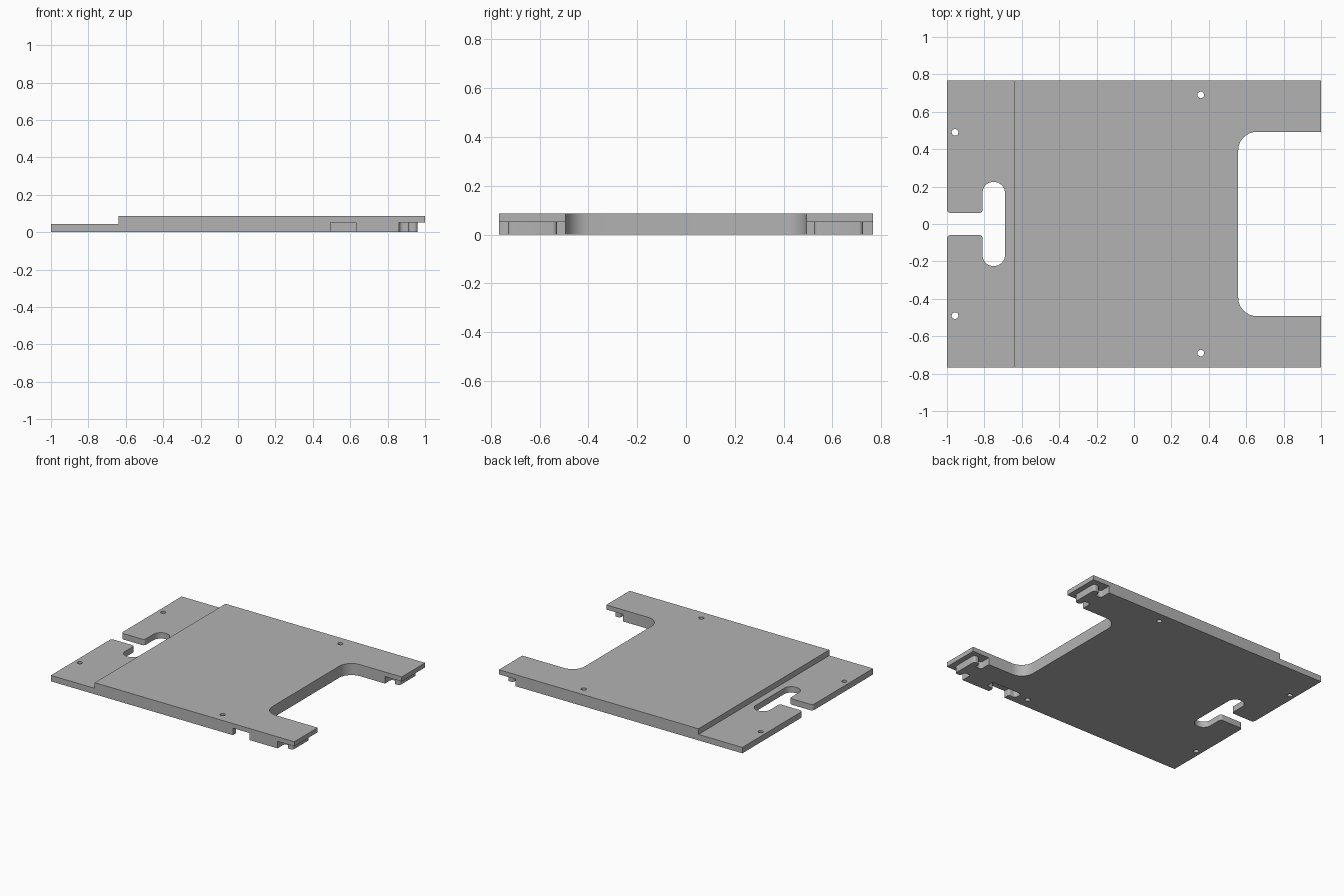
import bpy
import bmesh
from math import cos, sin, pi
from mathutils import Vector

cube = bpy.data.objects.get("Cube")
if cube:
    bpy.data.objects.remove(cube, do_unlink=True)

HALF_Y, TOP, LOW_TOP, LIP = 0.767, 0.086, 0.044, 0.052

grey = bpy.data.materials.new("plain grey")
grey.use_nodes = True
colour = (0.45, 0.45, 0.45, 1)
grey.diffuse_color = colour
grey.node_tree.nodes["Principled BSDF"].inputs["Base Color"].default_value = colour


def rounded(points, segments=8):
    """Outline with each (x, y, radius) corner filleted."""
    out = []
    for i, (x, y, r) in enumerate(points):
        p = Vector((x, y))
        if r == 0:
            out.append(p)
            continue
        a = (Vector(points[i - 1][:2]) - p).normalized()
        b = (Vector(points[(i + 1) % len(points)][:2]) - p).normalized()
        for k in range(segments + 1):
            t = k / segments * pi / 2
            out.append(p + a * r * (1 - sin(t)) + b * r * (1 - cos(t)))
    return out


def prism(name, outline, z0, z1):
    bm = bmesh.new()
    face = bm.faces.new([bm.verts.new((p[0], p[1], z0)) for p in outline])
    top = bmesh.ops.extrude_face_region(bm, geom=[face])["geom"]
    bmesh.ops.translate(bm, vec=(0, 0, z1 - z0),
                        verts=[v for v in top if isinstance(v, bmesh.types.BMVert)])
    bmesh.ops.recalc_face_normals(bm, faces=bm.faces)
    mesh = bpy.data.meshes.new(name)
    bm.to_mesh(mesh)
    bm.free()
    obj = bpy.data.objects.new(name, mesh)
    bpy.context.collection.objects.link(obj)
    mesh.materials.append(grey)
    return obj


def mirrored(half):
    """Close a half outline by mirroring it across y = 0."""
    return half + [(x, -y, r) for x, y, r in reversed(half)]


# Plate outline: forked right end and keyhole slot in the left end
plate = prism("base_plate", rounded(mirrored([
    (0.557, 0.493, 0.1), (1, 0.493, 0), (1, HALF_Y, 0), (-1, HALF_Y, 0),
    (-1, 0.058, 0.022), (-0.81, 0.058, 0.018), (-0.81, 0.225, 0.058),
    (-0.69, 0.225, 0.058)])), 0, TOP)

cutters = []

# Lower step along the left end
cutters.append(prism("step_cutter", [(-1.1, -1), (-0.64, -1), (-0.64, 1), (-1.1, 1)],
                     LOW_TOP, 0.2))

# Screw holes
for x, y in ((-0.957, 0.49), (0.357, 0.69)):
    for side in (1, -1):
        ring = [(x + 0.018 * cos(k * pi / 12), side * y + 0.018 * sin(k * pi / 12))
                for k in range(24)]
        cutters.append(prism("hole_cutter", ring, -0.1, 0.2))

# Undercut of each prong, leaving a T-shaped locking tab
for c in (-0.629, 0.625):
    tab = [(0.862, 0.2, 0), (0.862, 0.055, 0.02), (0.912, 0.055, 0.012),
           (0.912, 0.1, 0.018), (0.96, 0.1, 0.018)]
    outline = mirrored(tab) + [(1.1, -0.2, 0), (1.1, 0.2, 0)]
    cutters.append(prism("tab_cutter", rounded([(x, y + c, r) for x, y, r in outline], 5),
                         -0.1, LIP))

# Matching T-shaped socket under the front edge
socket = mirrored([(-0.9, 0.068, 0), (-0.722, 0.068, 0.012),
                   (-0.722, 0.125, 0.02), (-0.658, 0.125, 0.02)])
cutters.append(prism("socket_cutter", rounded([(0.562 + y, x, r) for x, y, r in socket], 5),
                     -0.1, LIP))

bpy.ops.object.select_all(action="DESELECT")
bpy.context.view_layer.objects.active = plate
plate.select_set(True)
for cutter in cutters:
    cutter.hide_render = True
    mod = plate.modifiers.new("cut", "BOOLEAN")
    mod.operation = "DIFFERENCE"
    mod.solver = "EXACT"
    mod.object = cutter
    bpy.ops.object.modifier_apply(modifier=mod.name)
    bpy.data.objects.remove(cutter, do_unlink=True)

bpy.ops.object.shade_smooth_by_angle(angle=pi / 6)
